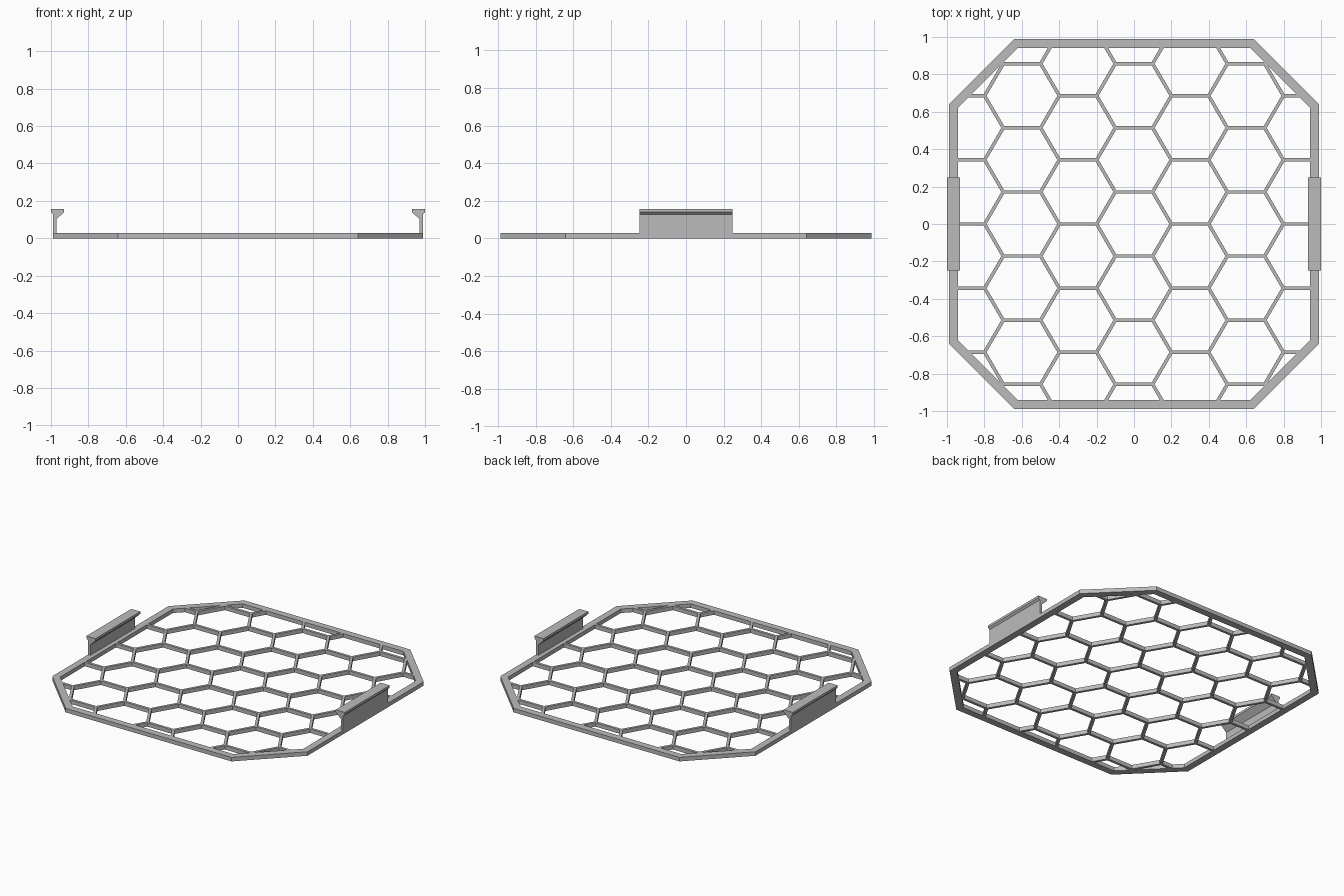
import bpy
import bmesh
from math import cos, sin, radians
from mathutils import Vector

cube = bpy.data.objects.get("Cube")
if cube:
    bpy.data.objects.remove(cube, do_unlink=True)

THICK = 0.028                 # plate height
OUTER, CORNER = 0.988, 0.642  # rim half size and start of the cut corners
RIM = 0.048                   # rim width
PITCH_X, PITCH_Y = 0.2995, 0.3428
STRUT = 0.018

grey = bpy.data.materials.new("plain_grey")
grey.use_nodes = True
colour = (0.5, 0.5, 0.5, 1)
grey.diffuse_color = colour
grey.node_tree.nodes["Principled BSDF"].inputs["Base Color"].default_value = colour


def finish(name, bm, thickness=0):
    """Turn a bmesh into an object, thickened upwards if asked."""
    mesh = bpy.data.meshes.new(name)
    bm.to_mesh(mesh)
    bm.free()
    mesh.materials.append(grey)
    obj = bpy.data.objects.new(name, mesh)
    bpy.context.collection.objects.link(obj)
    if thickness:
        solid = obj.modifiers.new("thickness", 'SOLIDIFY')
        solid.thickness = thickness
        solid.offset = 1
    return obj


def octagon(half, corner):
    """Counter-clockwise outline of a square with cut corners."""
    quarter = [(half, -corner), (half, corner)]
    points = []
    for turn in range(4):
        for x, y in quarter:
            points.append(Vector((x, y, 0)))
        quarter = [(-y, x) for x, y in quarter]
    return points


def ring(bm, outside, inside):
    """Flat band of quads between two outlines, facing up."""
    outer = [bm.verts.new(p) for p in outside]
    inner = [bm.verts.new(p) for p in inside]
    n = len(outer)
    for i in range(n):
        k = (i + 1) % n
        bm.faces.new((outer[i], outer[k], inner[k], inner[i]))


# Octagonal rim
inside = octagon(OUTER - RIM, CORNER - RIM * 0.414)
bm = bmesh.new()
ring(bm, octagon(OUTER, CORNER), inside)
finish("outer_rim", bm, THICK)

# Honeycomb grid, trimmed to the inside of the rim
bm = bmesh.new()
shrink = 1 - STRUT / PITCH_Y
hexagon = [Vector((PITCH_X / 1.5 * cos(radians(60 * i)),
                   PITCH_Y / 2 * sin(radians(60 * i)) / sin(radians(60)), 0))
           for i in range(6)]
for col in range(-4, 5):
    for row in range(-4, 4):
        centre = Vector((col * PITCH_X, (row + (col % 2) / 2) * PITCH_Y, 0))
        ring(bm, [centre + p for p in hexagon],
             [centre + p * shrink for p in hexagon])
bmesh.ops.remove_doubles(bm, verts=bm.verts[:], dist=0.001)
for i, a in enumerate(inside):
    b = inside[(i + 1) % len(inside)]
    outward = (b - a).cross(Vector((0, 0, 1)))
    bmesh.ops.bisect_plane(bm, geom=bm.verts[:] + bm.edges[:] + bm.faces[:],
                           plane_co=a, plane_no=outward, clear_outer=True)
finish("honeycomb_grid", bm, THICK)

# Hooked clips on both sides
HALF_CLIP = 0.248
profile = [(0.988, THICK), (0.988, 0.128), (1.0, 0.140), (1.0, 0.156),
           (0.930, 0.156), (0.930, 0.140), (0.970, 0.102), (0.970, THICK)]
for name, side in (("left_clip", 1), ("right_clip", -1)):
    bm = bmesh.new()
    ends = [[bm.verts.new((side * x, y, z)) for x, z in profile]
            for y in (-HALF_CLIP, HALF_CLIP)]
    bm.faces.new(ends[0])
    bm.faces.new(ends[1])
    for i in range(len(profile)):
        k = (i + 1) % len(profile)
        bm.faces.new((ends[0][i], ends[0][k], ends[1][k], ends[1][i]))
    bmesh.ops.recalc_face_normals(bm, faces=bm.faces[:])
    finish(name, bm)
